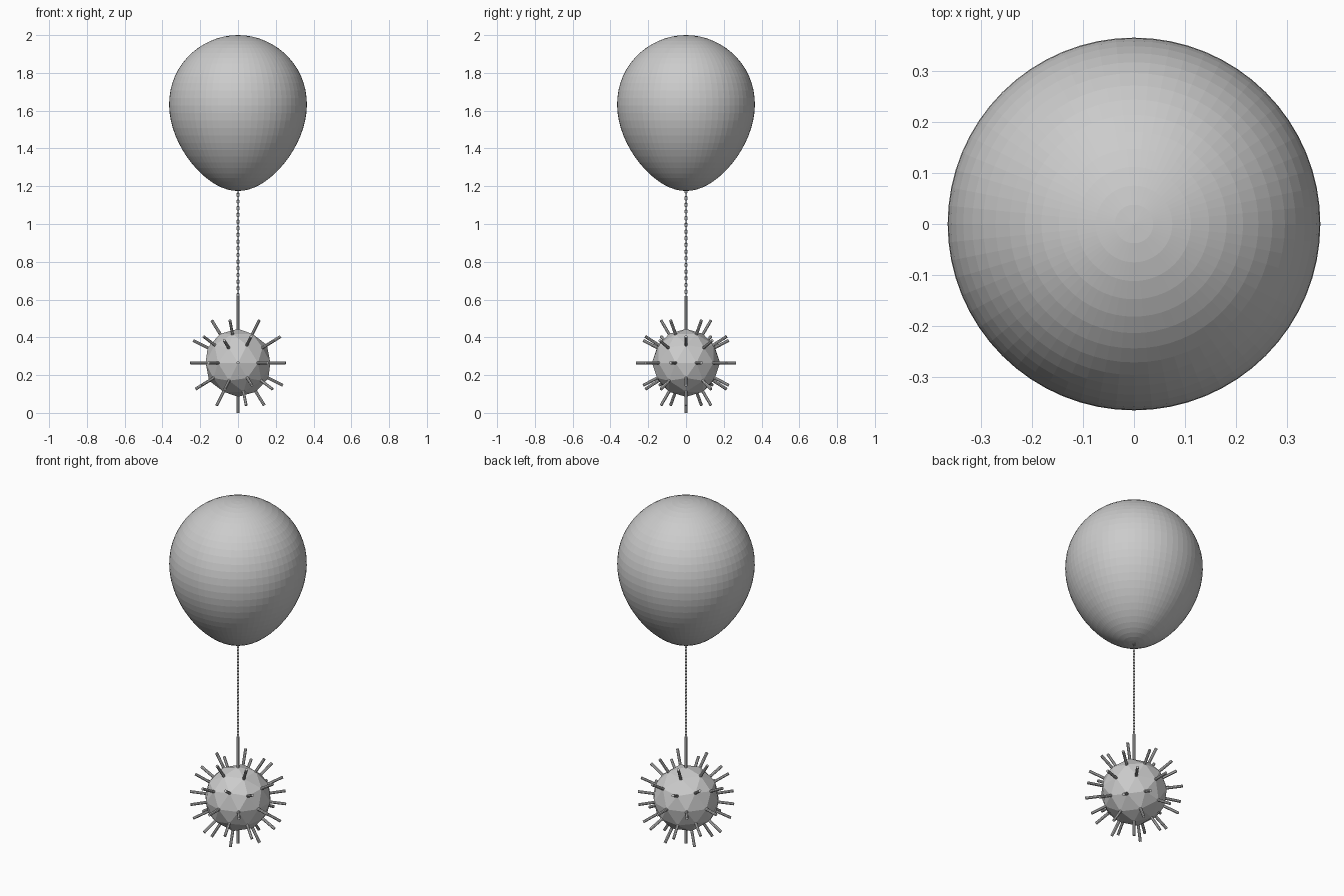
import bpy, bmesh, math
from mathutils import Vector, Matrix

if "Cube" in bpy.data.objects:
    bpy.data.objects.remove(bpy.data.objects["Cube"])

BALL_C, BALL_R, TIP_R = Vector((0, 0, 0.265)), 0.18, 0.265


def finish(bm, name):
    bmesh.ops.recalc_face_normals(bm, faces=bm.faces)
    me = bpy.data.meshes.new(name)
    bm.to_mesh(me)
    bm.free()
    ob = bpy.data.objects.new(name, me)
    bpy.context.collection.objects.link(ob)
    return ob


# balloon: sphere tapered towards the bottom
bm = bmesh.new()
bmesh.ops.create_uvsphere(bm, u_segments=64, v_segments=32, radius=1)
for v in bm.verts:
    c = v.co.z
    f = 0.362 * (1 + 0.132 * c - 0.07 * c * c)
    v.co = Vector((v.co.x * f, v.co.y * f, 1.5875 + 0.4125 * c))
finish(bm, "balloon")

# faceted ball
bm = bmesh.new()
bmesh.ops.create_icosphere(bm, subdivisions=2, radius=BALL_R,
                           matrix=Matrix.Rotation(math.pi, 4, 'Z'))
directions = [v.co.normalized() for v in bm.verts]
bmesh.ops.translate(bm, verts=bm.verts, vec=BALL_C)
finish(bm, "ball")

# one spike on every corner of the ball, the top one longer
bm = bmesh.new()
for d in directions:
    start, end = BALL_R - 0.02, 0.355 if d.z > 0.99 else TIP_R
    m = (Matrix.Translation(BALL_C + d * (start + end) / 2)
         @ d.to_track_quat('Z', 'Y').to_matrix().to_4x4())
    bmesh.ops.create_cone(bm, cap_ends=True, segments=8, radius1=0.008,
                          radius2=0.008, depth=end - start, matrix=m)
finish(bm, "spikes")


# chain of stretched rings, alternate links turned a quarter
def add_link(bm, z, turned, n=12, sides=6, r=0.006, wire=0.002, half=0.005):
    rings = []
    for i in range(n):
        a = 2 * math.pi * (i + 0.5) / n
        ring = []
        for j in range(sides):
            b = 2 * math.pi * j / sides
            q = r + wire * math.cos(b)
            x, y = q * math.cos(a), wire * math.sin(b)
            h = q * math.sin(a) + math.copysign(half, math.sin(a))
            ring.append(bm.verts.new((y, x, z + h) if turned else (x, y, z + h)))
        rings.append(ring)
    for i in range(n):
        p, q = rings[i], rings[(i + 1) % n]
        for j in range(sides):
            k = (j + 1) % sides
            bm.faces.new((p[j], q[j], q[k], p[k]))


bm = bmesh.new()
LINKS, Z0, Z1 = 32, 0.624, 1.172
for i in range(LINKS):
    add_link(bm, Z0 + (Z1 - Z0) * i / (LINKS - 1), i % 2)
finish(bm, "chain")
